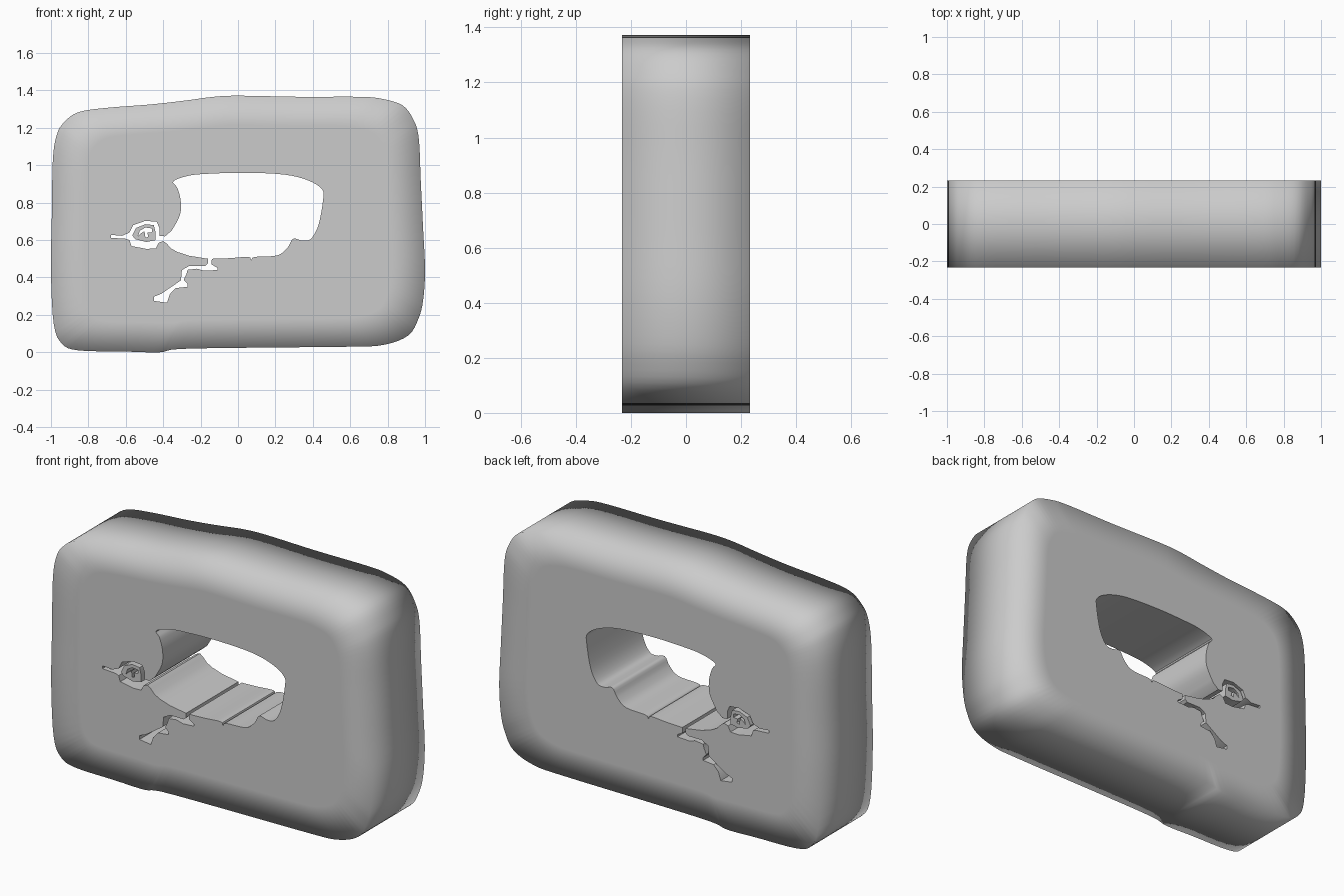
import bpy, bmesh, math
from mathutils import Vector

if "Cube" in bpy.data.objects:
    bpy.data.objects.remove(bpy.data.objects["Cube"])

HALF = 0.233   # half thickness of the slab
MID_Z = 0.69

outline = [(-.99, 1.03), (-.97, 1.16), (-.93, 1.23), (-.85, 1.285), (-.69, 1.308), (-.47, 1.325),
           (-.29, 1.345), (-.13, 1.366), (.01, 1.372), (.33, 1.366), (.65, 1.366), (.77, 1.355),
           (.88, 1.32), (.94, 1.24), (.967, 1.14), (.977, .92), (.99, .655), (1, .44), (.99, .28),
           (.965, .18), (.91, .09), (.78, .04), (.6, .03), (.1, .025), (-.31, .018), (-.42, 0),
           (-.6, .004), (-.85, .01), (-.94, .045), (-.985, .15), (-1, .44), (-.995, .75)]
opening = [(-.355, .65), (-.31, .735), (-.307, .815), (-.325, .88), (-.345, .915), (-.26, .945),
           (-.15, .955), (.035, .96), (.25, .95), (.38, .917), (.45, .87), (.455, .815),
           (.43, .68), (.39, .607), (.345, .597), (.295, .607), (.265, .56), (.21, .518),
           (.09, .51), (.07, .493), (.055, .51), (-.05, .503), (-.14, .5)]
lower_crack = [(-.142, .47), (-.11, .452), (-.11, .44), (-.18, .436), (-.22, .447), (-.27, .441),
               (-.275, .42), (-.29, .388), (-.27, .366), (-.27, .35), (-.335, .343), (-.365, .31),
               (-.38, .265), (-.45, .275), (-.45, .297), (-.41, .313), (-.345, .357), (-.305, .385),
               (-.3, .44), (-.26, .462), (-.175, .462), (-.16, .475), (-.16, .5)]
lower_left = [(-.26, .516), (-.32, .535), (-.355, .553), (-.38, .58)]
left_crack = [(-.4, .595), (-.425, .585), (-.44, .555), (-.49, .553), (-.57, .568), (-.58, .6),
              (-.6, .607), (-.68, .612), (-.68, .628), (-.62, .623), (-.58, .64), (-.56, .68),
              (-.495, .703), (-.435, .698), (-.42, .665), (-.42, .623), (-.39, .62)]
island = [(-.55, .605), (-.565, .625), (-.545, .665), (-.495, .685), (-.45, .68), (-.44, .64),
          (-.44, .6), (-.49, .59)]
swirl = [(-.535, .62), (-.525, .65), (-.495, .667), (-.46, .662), (-.46, .642), (-.485, .64),
         (-.48, .618), (-.495, .612), (-.5, .648), (-.52, .635)]


def smooth(points, closed, steps=4):
    """Catmull-Rom curve through the points."""
    p = [Vector(q) for q in points]
    n = len(p)
    at = (lambda i: p[i % n]) if closed else (lambda i: p[max(0, min(n - 1, i))])
    out = []
    for i in range(n if closed else n - 1):
        a, b, c, d = (at(i + k) for k in (-1, 0, 1, 2))
        for s in range(steps):
            t = s / steps
            out.append(0.5 * (2 * b + (c - a) * t + (2 * a - 5 * b + 4 * c - d) * t * t
                              + (3 * b - a - 3 * c + d) * t ** 3))
    return out if closed else out + [p[-1]]


bm = bmesh.new()


def ring(points, y):
    return [bm.verts.new((p[0], y, p[1])) for p in points]


def bridge(a, b):
    n = len(a)
    for i in range(n):
        j = (i + 1) % n
        bm.faces.new((a[i], a[j], b[j], b[i]))


def loop_edges(verts):
    found = []
    for i, v in enumerate(verts):
        w = verts[(i + 1) % len(verts)]
        found.append(bm.edges.get((v, w)) or bm.edges.new((v, w)))
    return found


# Outer rim: wall with a middle loop plus a border strip on each face
rim = smooth(outline, True)
inner = [(p.x * .82, MID_Z + (p.y - MID_Z) * .77) for p in rim]
front, middle, back = (ring(rim, y) for y in (-HALF, 0, HALF))
front_in, back_in = ring(inner, -HALF), ring(inner, HALF)
for a, b in ((front_in, front), (front, middle), (middle, back), (back, back_in)):
    bridge(a, b)
caps = {-HALF: loop_edges(front_in), HALF: loop_edges(back_in)}

# Walls of the opening, its cracks and the loose island
hole = smooth(opening, False) + lower_crack + lower_left + left_crack
for contour in (hole, island, swirl):
    a, b = ring(contour, -HALF), ring(contour, HALF)
    bridge(a, b)
    for y, verts in ((-HALF, a), (HALF, b)):
        edges = loop_edges(verts)
        for e in edges:
            e.smooth = False
        caps[y] += edges

# Front and back faces around the openings
for y, edges in caps.items():
    bmesh.ops.triangle_fill(bm, edges=edges, use_beauty=True, normal=(0, math.copysign(1, y), 0))
bmesh.ops.recalc_face_normals(bm, faces=bm.faces)
for f in bm.faces:
    f.smooth = True
for e in bm.edges:
    across = abs(e.verts[0].co.y - e.verts[1].co.y) > HALF
    if across and len(e.link_faces) == 2 and e.calc_face_angle() > math.radians(40):
        e.smooth = False

mesh = bpy.data.meshes.new("cracked_slab")
bm.to_mesh(mesh)
bm.free()
slab = bpy.data.objects.new("cracked_slab", mesh)
bpy.context.collection.objects.link(slab)
